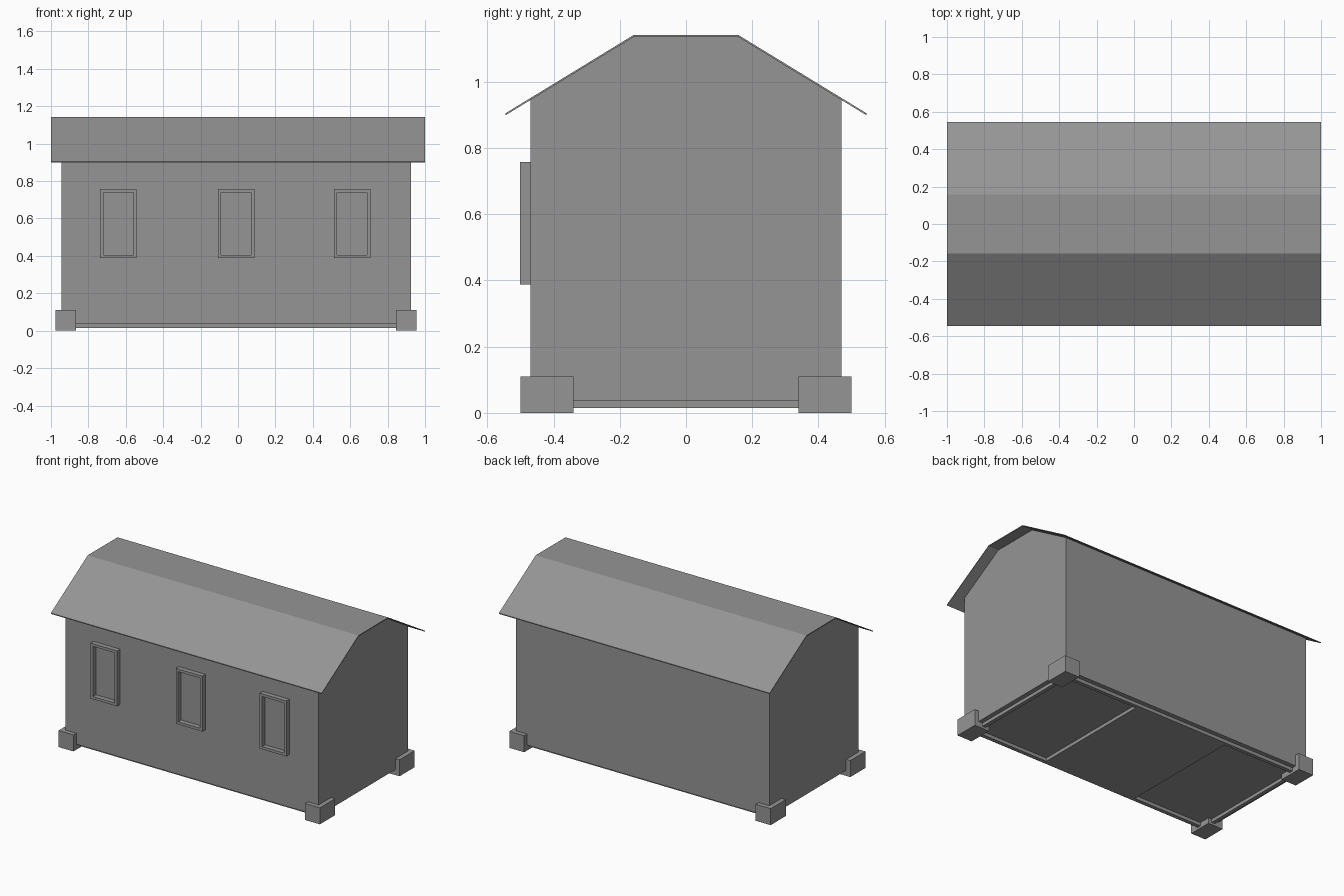
import bpy
import bmesh

if "Cube" in bpy.data.objects:
    bpy.data.objects.remove(bpy.data.objects["Cube"], do_unlink=True)

grey = bpy.data.materials.new("plain grey")
grey.use_nodes = True
colour = (0.3, 0.3, 0.3, 1)
grey.diffuse_color = colour
grey.node_tree.nodes["Principled BSDF"].inputs["Base Color"].default_value = colour


def finish(name, bm):
    bmesh.ops.recalc_face_normals(bm, faces=bm.faces)
    mesh = bpy.data.meshes.new(name)
    bm.to_mesh(mesh)
    bm.free()
    mesh.materials.append(grey)
    obj = bpy.data.objects.new(name, mesh)
    bpy.context.collection.objects.link(obj)
    return obj


def add_box(bm, x, y, z):
    """Add a box given its (min, max) range on each axis."""
    verts = bmesh.ops.create_cube(bm, size=1)["verts"]
    for v in verts:
        for i, (low, high) in enumerate((x, y, z)):
            v.co[i] = low if v.co[i] < 0 else high


def box(name, x, y, z):
    bm = bmesh.new()
    add_box(bm, x, y, z)
    return finish(name, bm)


def prism(name, profile, x):
    """Extrude a closed (y, z) profile along x."""
    bm = bmesh.new()
    face = bm.faces.new([bm.verts.new((x[0], y, z)) for y, z in profile])
    ext = bmesh.ops.extrude_face_region(bm, geom=[face])["geom"]
    moved = [g for g in ext if isinstance(g, bmesh.types.BMVert)]
    bmesh.ops.translate(bm, verts=moved, vec=(x[1] - x[0], 0, 0))
    return finish(name, bm)


WALL_X, WALL_Y, MID_X = (-0.945, 0.925), 0.47, -0.01

# Walls with gable ends that follow the roof
half = [(WALL_Y, 0.037), (WALL_Y, 0.946), (0.155, 1.137)]
prism("walls", half + [(-y, z) for y, z in reversed(half)], WALL_X)

# Thin roof sheet with three slopes
top = [(0.545, 0.905), (0.157, 1.142)]
top += [(-y, z) for y, z in reversed(top)]
prism("roof", top + [(y, z - 0.006) for y, z in reversed(top)], (-1, 1))

# Floor base: outer rails and a solid middle, leaving a shallow pocket at each end
base_x, base_y, rail = (WALL_X[0] + 0.03, WALL_X[1] - 0.03), 0.44, 0.025
base_z = (0.015, 0.04)
for name, side in (("front", -1), ("back", 1)):
    ys = sorted((side * base_y, side * (base_y - rail)))
    box(name + "_floor_rail", base_x, ys, base_z)
inner_y = (rail - base_y, base_y - rail)
box("right_floor_rail", (base_x[0], base_x[0] + rail), inner_y, base_z)
box("left_floor_rail", (base_x[1] - rail, base_x[1]), inner_y, base_z)
box("middle_floor", (MID_X - 0.345, MID_X + 0.345), inner_y, base_z)

# Corner feet
for x_name, x in (("right", (-0.975, -0.865)), ("left", (0.845, 0.955))):
    for y_name, y in (("front", (-0.5, -0.34)), ("back", (0.34, 0.5))):
        box(f"{y_name}_{x_name}_foot", x, y, (0, 0.11))

# Window frames, open in the middle
for name, cx in (("right", -0.64), ("middle", -0.01), ("left", 0.61)):
    x0, x1, z0, z1, t = cx - 0.098, cx + 0.098, 0.388, 0.758, 0.018
    depth = (-0.502, -WALL_Y)
    bm = bmesh.new()
    add_box(bm, (x0, x0 + t), depth, (z0, z1))
    add_box(bm, (x1 - t, x1), depth, (z0, z1))
    add_box(bm, (x0 + t, x1 - t), depth, (z0, z0 + t))
    add_box(bm, (x0 + t, x1 - t), depth, (z1 - t, z1))
    finish(name + "_window_frame", bm)
